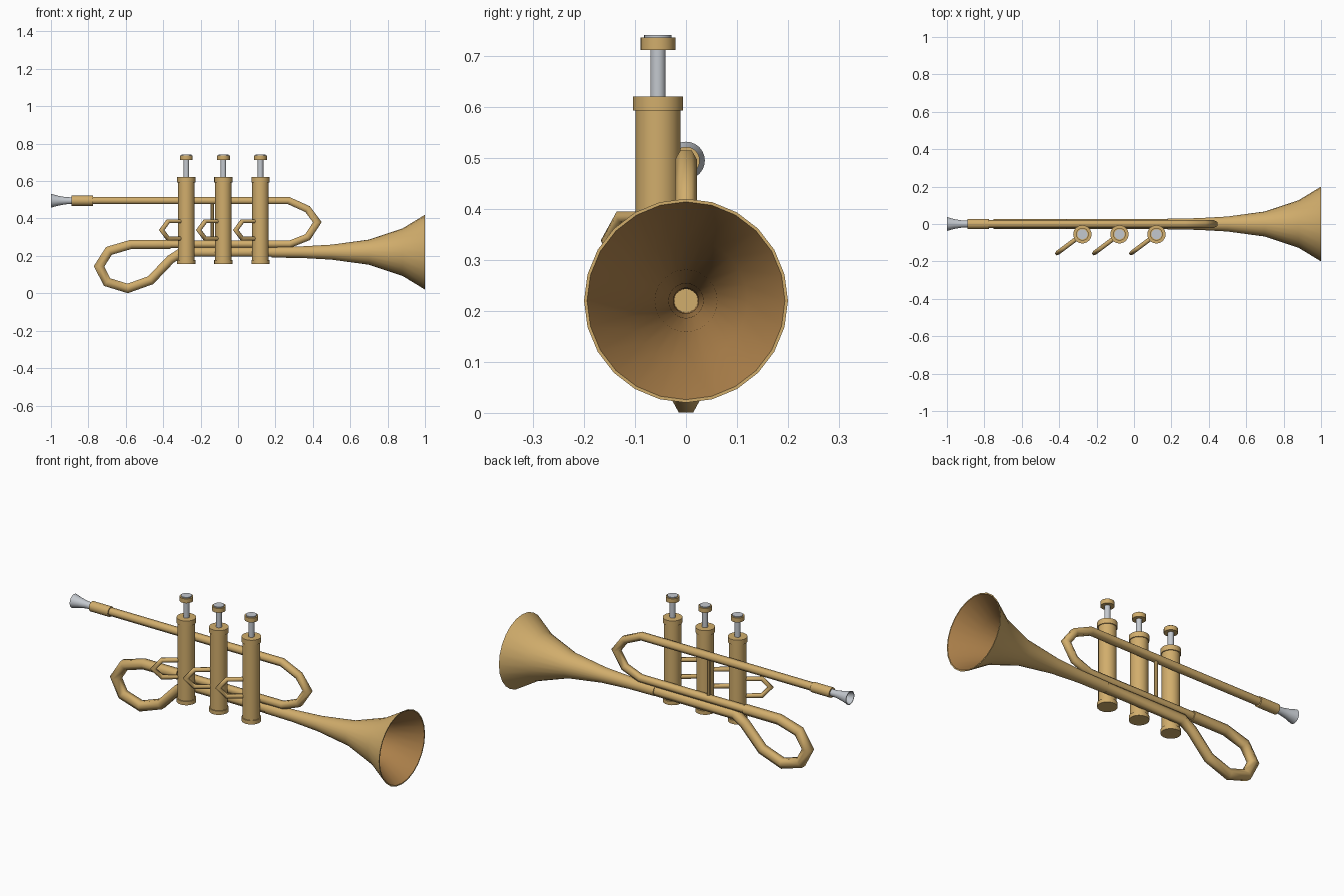
import bpy, bmesh, math
from mathutils import Vector, Matrix

if "Cube" in bpy.data.objects:
    bpy.data.objects.remove(bpy.data.objects["Cube"])


def material(name, color):
    m = bpy.data.materials.new(name)
    m.use_nodes = True
    m.diffuse_color = (*color, 1)
    m.node_tree.nodes["Principled BSDF"].inputs["Base Color"].default_value = (*color, 1)
    return m


BRASS = material("brass", (0.64, 0.42, 0.15))
INNER = material("bell inner brass", (0.42, 0.22, 0.07))
SILVER = material("silver", (0.55, 0.58, 0.62))


def finish(bm, name, mats, angle=40):
    bmesh.ops.recalc_face_normals(bm, faces=bm.faces)
    mesh = bpy.data.meshes.new(name)
    bm.to_mesh(mesh)
    bm.free()
    for m in mats:
        mesh.materials.append(m)
    ob = bpy.data.objects.new(name, mesh)
    bpy.context.collection.objects.link(ob)
    bpy.ops.object.select_all(action='DESELECT')
    ob.select_set(True)
    bpy.context.view_layer.objects.active = ob
    bpy.ops.object.shade_smooth_by_angle(angle=math.radians(angle))
    return ob


def skin(bm, rings, caps=True):
    """Join successive rings of vertices with quads; returns the bands."""
    n = len(rings[0])
    bands = []
    for a, b in zip(rings, rings[1:]):
        bands.append([bm.faces.new((a[i], a[(i + 1) % n], b[(i + 1) % n], b[i]))
                      for i in range(n)])
    if caps:
        bm.faces.new(rings[0])
        bm.faces.new(rings[-1])
    return bands


def lathe(name, profile, origin, axis, mats, sides=24, inner_from=None):
    """Revolve (distance along axis, radius) pairs around the x or z axis."""
    bm = bmesh.new()
    turn = Matrix.Rotation(math.pi / 2, 3, 'Y') if axis == 'X' else Matrix.Identity(3)
    rings = []
    for d, r in profile:
        ring = []
        for i in range(sides):
            a = math.tau * i / sides
            p = turn @ Vector((r * math.cos(a), r * math.sin(a), d))
            ring.append(bm.verts.new(p + Vector(origin)))
        rings.append(ring)
    bands = skin(bm, rings)
    if inner_from is not None:
        for band in bands[inner_from:]:
            for f in band:
                f.material_index = 1
    return finish(bm, name, mats)


def tube(name, points, radius, side, sides=6):
    """Sweep a six-sided section along a planar path with mitred corners."""
    bm = bmesh.new()
    pts = [Vector(p) for p in points]
    side = Vector(side).normalized()
    rings = []
    for i, p in enumerate(pts):
        before = (p - pts[i - 1]).normalized() if i else None
        after = (pts[i + 1] - p).normalized() if i < len(pts) - 1 else None
        before, after = before or after, after or before
        tangent = (before + after).normalized()
        across = tangent.cross(side).normalized() / tangent.dot(after)
        ring = []
        for k in range(sides):
            a = math.tau * k / sides
            ring.append(bm.verts.new(p + radius * (math.cos(a) * side + math.sin(a) * across)))
        rings.append(ring)
    skin(bm, rings)
    return finish(bm, name, [BRASS], 62)


def flat_path(pairs):
    return [(x, 0, z) for x, z in pairs]


# Mouthpiece cup and its receiver
lathe("mouthpiece", [(-.88, .018), (-.92, .019), (-.96, .026), (-1, .037),
                     (-1, .033), (-.96, .018), (-.94, .006)],
      (0, 0, .495), 'X', [SILVER])
lathe("mouthpiece_receiver", [(-.89, .027), (-.775, .027)], (0, 0, .495), 'X', [BRASS])

# Lead pipe with front bend, then the wider rear loop
tube("lead_pipe", flat_path([(-.78, .496), (.27, .496), (.372, .45), (.424, .38),
                             (.372, .3), (.275, .262), (-.37, .262)]), .022, (0, 1, 0))
tube("rear_loop", flat_path([(-.36, .262), (-.57, .262), (-.69, .227), (-.743, .144),
                             (-.7, .06), (-.59, .026), (-.467, .07), (-.36, .182),
                             (-.3, .22), (.19, .22)]), .028, (0, 1, 0))

# Flared bell, open at the front with a thin rim
flare = [(.18, .029), (.34, .031), (.5, .04), (.7, .067), (.88, .127), (1, .2)]
inside = [(x, r - .006) for x, r in reversed(flare)]
lathe("bell", flare + inside, (0, 0, .22), 'X', [BRASS, INNER], inner_from=len(flare))

# Brace between the two main pipes
lathe("brace", [(.262, .009), (.496, .009)], (-.138, 0, 0), 'Z', [BRASS], sides=8)

# Three valves, each with caps, a stem, a button and a small side slide
for label, x in (("first", -.276), ("second", -.078), ("third", .12)):
    base = (x, -.055, 0)

    def valve_part(part, low, high, radius, mat):
        lathe(f"{label}_valve_{part}", [(low, radius), (high, radius)], base, 'Z', [mat])

    valve_part("casing", .17, .6, .044, BRASS)
    valve_part("bottom_cap", .157, .178, .049, BRASS)
    valve_part("top_cap", .593, .621, .049, BRASS)
    valve_part("stem", .61, .72, .015, SILVER)
    valve_part("button", .712, .736, .034, BRASS)
    valve_part("button_inlay", .73, .741, .027, SILVER)

    reach = [(0, .385), (.122, .385), (.165, .338), (.122, .292), (0, .292)]
    out = Vector((-.8, -.6, 0))
    tube(f"{label}_valve_slide",
         [Vector(base) + out * d + Vector((0, 0, z)) for d, z in reach],
         .012, (.6, -.8, 0))
